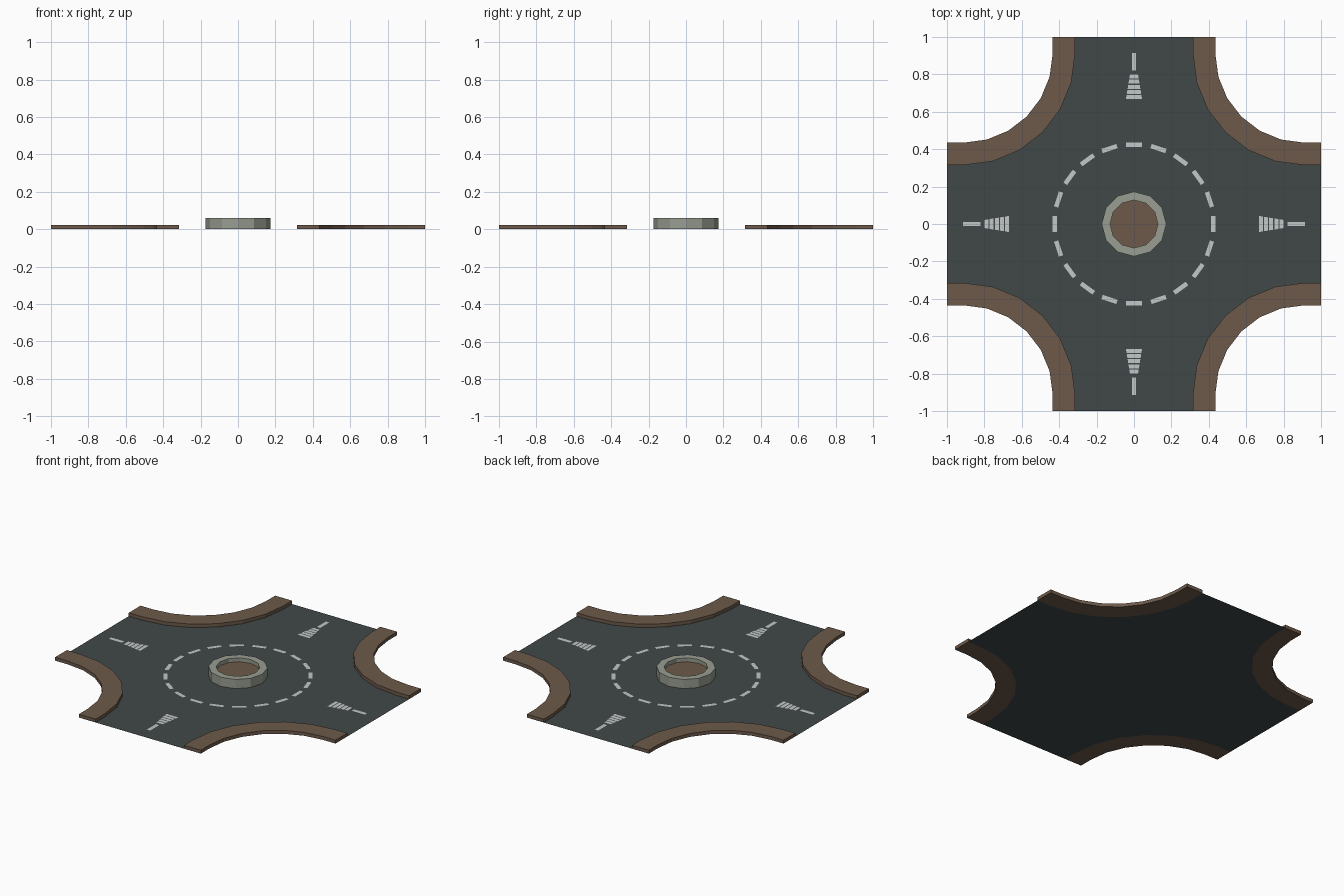
import bpy, bmesh, math

if "Cube" in bpy.data.objects:
    bpy.data.objects.remove(bpy.data.objects["Cube"])

def material(name, rgb):
    m = bpy.data.materials.new(name)
    m.diffuse_color = (*rgb, 1)
    m.use_nodes = True
    m.node_tree.nodes["Principled BSDF"].inputs["Base Color"].default_value = m.diffuse_color
    return m

asphalt = material("dark_asphalt", (0.053, 0.064, 0.064))
brown = material("brown_paving", (0.153, 0.102, 0.070))
stone = material("grey_stone", (0.315, 0.337, 0.283))
paint = material("pale_paint", (0.54, 0.57, 0.57))

def build(name, mat, polys, height=0.0, z=0.0):
    """Flat polygons at height z, optionally extruded upward to solids."""
    bm = bmesh.new()
    for poly in polys:
        face = bm.faces.new([bm.verts.new((x, y, z)) for x, y in poly])
        face.normal_update()
        if face.normal.z < 0:
            face.normal_flip()
    if height:
        ext = bmesh.ops.extrude_face_region(bm, geom=bm.faces[:], use_keep_orig=True)
        moved = [v for v in ext["geom"] if isinstance(v, bmesh.types.BMVert)]
        bmesh.ops.translate(bm, verts=moved, vec=(0, 0, height))
        bmesh.ops.recalc_face_normals(bm, faces=bm.faces)
    mesh = bpy.data.meshes.new(name)
    bm.to_mesh(mesh)
    bm.free()
    mesh.materials.append(mat)
    obj = bpy.data.objects.new(name, mesh)
    bpy.context.collection.objects.link(obj)
    return obj

def turn(points, angle):
    c, s = math.cos(angle), math.sin(angle)
    return [(x * c - y * s, x * s + y * c) for x, y in points]

def circle(r, n):
    return [(r * math.sin(2 * math.pi * i / n), r * math.cos(2 * math.pi * i / n))
            for i in range(n)]

# Corner arc in the +x +y quadrant, from the right edge to the top edge
C, STEPS = 0.91, 6
def corner(r):
    arc = [(C - r * math.sin(a), C - r * math.cos(a))
           for a in (math.pi / 2 * i / STEPS for i in range(STEPS + 1))]
    return [(1, C - r)] + arc + [(C - r, 1)]

road_edge, outer_edge = corner(0.595), corner(0.475)
quarters = [i * math.pi / 2 for i in range(4)]

# Road surface: a cross with curved corners
build("road", asphalt, [[p for a in quarters for p in turn(road_edge, a)]])

# Four raised curved pavements, each a strip of quads sharing its edges
for i, a in enumerate(quarters):
    build(f"pavement_{i + 1}", brown,
          [turn(road_edge + outer_edge[::-1], a)], height=0.022)

# Central island: twelve-sided stone ring with soil inside
N, R, INNER, H = 12, 0.173, 0.128, 0.06
bm = bmesh.new()
loops = [[bm.verts.new((x, y, z)) for x, y in circle(r, N)]
         for r, z in ((R, 0), (R, H), (INNER, H), (INNER, 0))]
for k in range(4):
    low, high = loops[k], loops[(k + 1) % 4]
    for i in range(N):
        j = (i + 1) % N
        bm.faces.new((low[i], low[j], high[j], high[i]))
bmesh.ops.recalc_face_normals(bm, faces=bm.faces)
# keep the underside just above the road sheet
for v in loops[0] + loops[3]:
    v.co.z = 0.001
mesh = bpy.data.meshes.new("island_ring")
bm.to_mesh(mesh)
bm.free()
mesh.materials.append(stone)
bpy.context.collection.objects.link(bpy.data.objects.new("island_ring", mesh))
build("island_soil", brown, [circle(INNER, N)], z=0.035)

# Dashed circle around the island
def rect(x0, x1, y0, y1):
    return [(x0, y0), (x1, y0), (x1, y1), (x0, y1)]

DASHES = 20
build("circle_dashes", paint,
      [turn(rect(-0.042, 0.042, 0.412, 0.436), 2 * math.pi * i / DASHES)
       for i in range(DASHES)], z=0.002)

# Lane markings: a tapering group of bars followed by one dash on each arm
marks = [rect(-0.012, 0.012, 0.82, 0.913)]
def half_width(y):
    return 0.043 - (y - 0.668) * 0.16
for i in range(5):
    y0 = 0.668 + i * 0.0275
    y1 = y0 + 0.021
    w0, w1 = half_width(y0), half_width(y1)
    marks.append([(-w0, y0), (w0, y0), (w1, y1), (-w1, y1)])
for i, a in enumerate(quarters):
    build(f"lane_marking_{i + 1}", paint, [turn(m, a) for m in marks], z=0.002)
